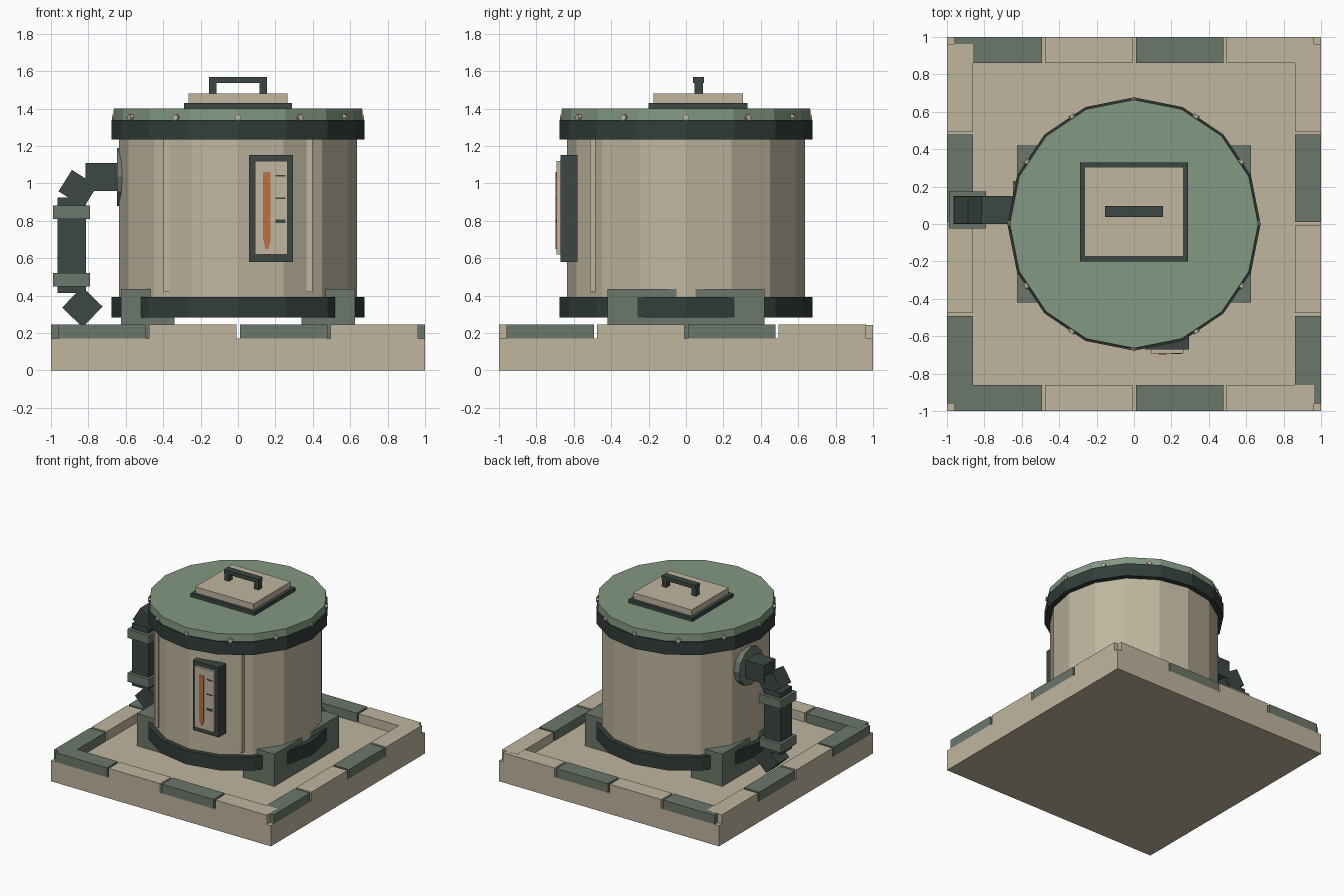
import bpy, bmesh, math
from mathutils import Matrix, Vector

if "Cube" in bpy.data.objects:
    bpy.data.objects.remove(bpy.data.objects["Cube"])


def mat(name, r, g, b):
    # sRGB 0-255 to linear
    m = bpy.data.materials.new(name)
    lin = [((c / 255 + 0.055) / 1.055) ** 2.4 for c in (r, g, b)]
    m.diffuse_color = (*lin, 1)
    m.use_nodes = True
    m.node_tree.nodes["Principled BSDF"].inputs["Base Color"].default_value = m.diffuse_color
    return m


BEIGE = mat("beige", 192, 182, 159)
STONE = mat("grey_green", 108, 119, 107)
LID = mat("lid_green", 130, 152, 130)
DARK = mat("dark_green", 60, 71, 67)
BAND = mat("band_dark", 50, 61, 58)
ORANGE = mat("orange", 188, 110, 66)


def finish(name, bm, m):
    bmesh.ops.recalc_face_normals(bm, faces=bm.faces)
    me = bpy.data.meshes.new(name)
    bm.to_mesh(me)
    bm.free()
    me.materials.append(m)
    ob = bpy.data.objects.new(name, me)
    bpy.context.collection.objects.link(ob)
    return ob


def box(name, m, x0, x1, y0, y1, z0, z1, tilt=0, turn=0):
    # tilt turns about the y axis, turn about z, both through the box centre
    bm = bmesh.new()
    bmesh.ops.create_cube(bm, size=1)
    c = Vector(((x0 + x1) / 2, (y0 + y1) / 2, (z0 + z1) / 2))
    M = (Matrix.Translation(c) @ Matrix.Rotation(turn, 4, 'Z') @ Matrix.Rotation(tilt, 4, 'Y')
         @ Matrix.Diagonal((x1 - x0, y1 - y0, z1 - z0, 1)))
    bmesh.ops.transform(bm, matrix=M, verts=bm.verts)
    return finish(name, bm, m)


def prism(name, m, n, r0, r1, depth, M):
    # n-sided prism along local z, centred, placed by M
    bm = bmesh.new()
    bmesh.ops.create_cone(bm, cap_ends=True, segments=n, radius1=r0, radius2=r1, depth=depth)
    bmesh.ops.transform(bm, matrix=M, verts=bm.verts)
    return finish(name, bm, m)


def drum(name, m, r0, r1, z0, z1):
    return prism(name, m, 16, r0, r1, z1 - z0, Matrix.Translation((0, 0, (z0 + z1) / 2)))


# base slab and alternating kerb blocks
box("base_slab", BEIGE, -1, 1, -1, 1, 0, 0.17)
for i in range(4):
    a = -0.96 + i * 0.485
    b = a + 0.468
    m = BEIGE if i % 2 else STONE
    box(f"kerb_front_{i}", m, a, b, -1, -0.86, 0.169, 0.246)
    box(f"kerb_back_{i}", m, a, b, 0.86, 1, 0.169, 0.244)
    box(f"kerb_left_{i}", m, -1, -0.86, a, b, 0.169, 0.245)
    box(f"kerb_right_{i}", m, 0.86, 1, a, b, 0.169, 0.245)

# cradle supports
for s, side in ((-1, "left"), (1, "right")):
    x = sorted((s * 0.34, s * 0.625))
    box(f"cradle_{side}", STONE, x[0], x[1], -0.42, 0.42, 0.169, 0.435)

# tank
drum("tank_body", BEIGE, 0.635, 0.635, 0.287, 1.30)
drum("lower_band", BAND, 0.677, 0.677, 0.284, 0.394)
drum("upper_band", BAND, 0.677, 0.677, 1.234, 1.34)
drum("lid", LID, 0.667, 0.664, 1.339, 1.40)

# bolts round the lid
for i in range(12):
    M = (Matrix.Rotation(i * math.pi / 6, 4, 'Z') @ Matrix.Translation((0.653, 0, 1.352))
         @ Matrix.Rotation(math.pi / 2, 4, 'Y'))
    prism(f"lid_bolt_{i}", BEIGE, 6, 0.018, 0.018, 0.04, M)

# vertical ribs on the front of the tank
for s, side in ((-1, "left"), (1, "right")):
    box(f"rib_{side}", BEIGE, s * 0.382 - 0.015, s * 0.382 + 0.015, -0.513, -0.483, 0.42, 1.24)

# hatch and handle
box("hatch_rim", DARK, -0.29, 0.29, -0.20, 0.33, 1.399, 1.43)
box("hatch_cover", BEIGE, -0.265, 0.265, -0.175, 0.305, 1.429, 1.48)
for s, side in ((-1, "left"), (1, "right")):
    box(f"handle_post_{side}", DARK, s * 0.135 - 0.02, s * 0.135 + 0.02, 0.045, 0.09, 1.479, 1.545)
box("handle_bar", DARK, -0.155, 0.155, 0.038, 0.095, 1.538, 1.57)

# gauge
box("gauge_frame", DARK, 0.06, 0.295, -0.672, -0.58, 0.58, 1.153)
box("gauge_panel", BEIGE, 0.09, 0.265, -0.692, -0.66, 0.62, 1.12)
for i, (z, h) in enumerate(((1.04, 0.004), (0.92, 0.004), (0.797, 0.009))):
    box(f"gauge_tick_{i}", DARK, 0.20, 0.255, -0.696, -0.69, z - h, z + h)
bm = bmesh.new()
outline = [(0.135, 1.06), (0.135, 0.70), (0.147, 0.65), (0.163, 0.65), (0.175, 0.70), (0.175, 1.06)]
f = bm.faces.new([bm.verts.new((x, -0.691, z)) for x, z in outline])
ext = bmesh.ops.extrude_face_region(bm, geom=[f])
bmesh.ops.translate(bm, vec=(0, -0.006, 0),
                    verts=[v for v in ext["geom"] if isinstance(v, bmesh.types.BMVert)])
finish("gauge_liquid", bm, ORANGE)

# side pipe
prism("pipe_flange", STONE, 12, 0.155, 0.155, 0.05,
      Matrix.Translation((-0.622, 0.075, 1.035)) @ Matrix.Rotation(math.pi / 2, 4, 'Y'))
box("pipe_outlet", DARK, -0.815, -0.60, 0, 0.15, 0.96, 1.11)
box("pipe_upper_elbow", DARK, -0.936, -0.776, 0.003, 0.147, 0.905, 1.04, tilt=math.radians(32))
box("pipe_riser", DARK, -0.965, -0.812, 0, 0.15, 0.415, 0.925)
box("pipe_lower_elbow", DARK, -0.908, -0.756, 0.003, 0.147, 0.262, 0.416, tilt=math.radians(44))
for z, side in ((0.485, "lower"), (0.845, "upper")):
    box(f"pipe_clamp_{side}", STONE, -0.988, -0.79, -0.025, 0.175, z - 0.036, z + 0.036)
